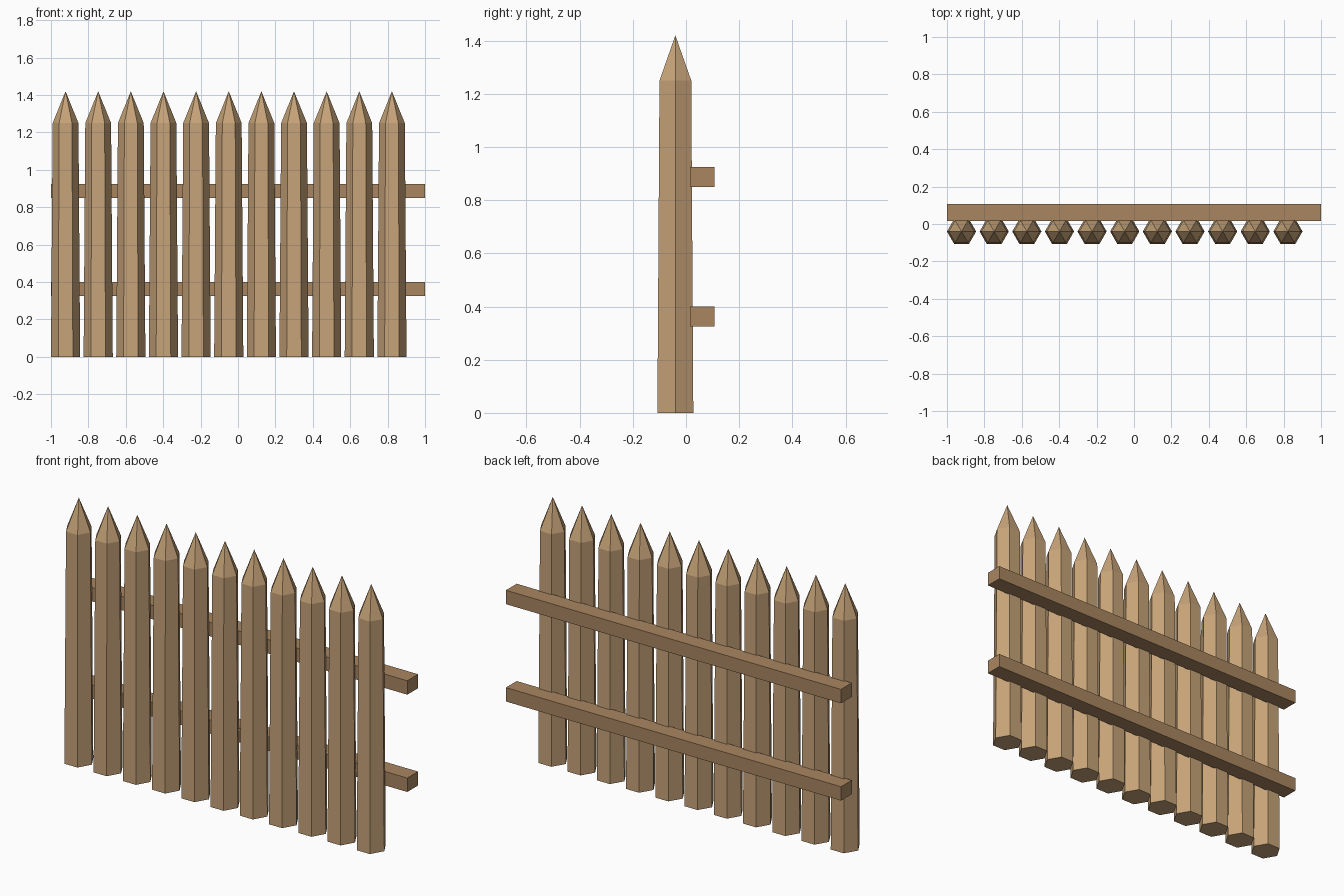
import bpy, bmesh, math
from mathutils import Vector

if "Cube" in bpy.data.objects:
    bpy.data.objects.remove(bpy.data.objects["Cube"])


def material(name, color):
    m = bpy.data.materials.new(name)
    m.diffuse_color = (*color, 1)
    m.use_nodes = True
    m.node_tree.nodes["Principled BSDF"].inputs["Base Color"].default_value = m.diffuse_color
    return m


stake_wood = material("stake_wood", (0.57, 0.37, 0.19))
rail_wood = material("rail_wood", (0.40, 0.24, 0.12))


def add_object(name, bm, mat):
    bmesh.ops.recalc_face_normals(bm, faces=bm.faces)
    mesh = bpy.data.meshes.new(name)
    bm.to_mesh(mesh)
    bm.free()
    mesh.materials.append(mat)
    ob = bpy.data.objects.new(name, mesh)
    bpy.context.collection.objects.link(ob)
    return ob


def stake(name, x, y):
    # tapered six-sided post, its top cap poked up into a point
    bm = bmesh.new()
    rings = []
    for r, z in ((0.078, 0), (0.069, 1.25)):
        rings.append([bm.verts.new((r * math.cos(i * math.pi / 3),
                                    r * math.sin(i * math.pi / 3), z)) for i in range(6)])
    low, high = rings
    tip = bm.verts.new((0, 0, 1.42))
    bm.faces.new(low)
    for i in range(6):
        j = (i + 1) % 6
        bm.faces.new((low[i], low[j], high[j], high[i]))
        bm.faces.new((high[i], high[j], tip))
    add_object(name, bm, stake_wood).location = (x, y, 0)


def rail(name, z):
    # full-length crossbar behind the stakes, slightly sunk into them
    bm = bmesh.new()
    bmesh.ops.create_cube(bm, size=1)
    bmesh.ops.scale(bm, vec=Vector((2.0, 0.092, 0.075)), verts=bm.verts)
    add_object(name, bm, rail_wood).location = (0, 0.061, z)


# row of eleven stakes, leaving a stub of rail at the right end
for i in range(11):
    stake(f"stake_{i + 1}", -0.922 + 0.1745 * i, -0.04)

rail("lower_rail", 0.3625)
rail("upper_rail", 0.8875)
